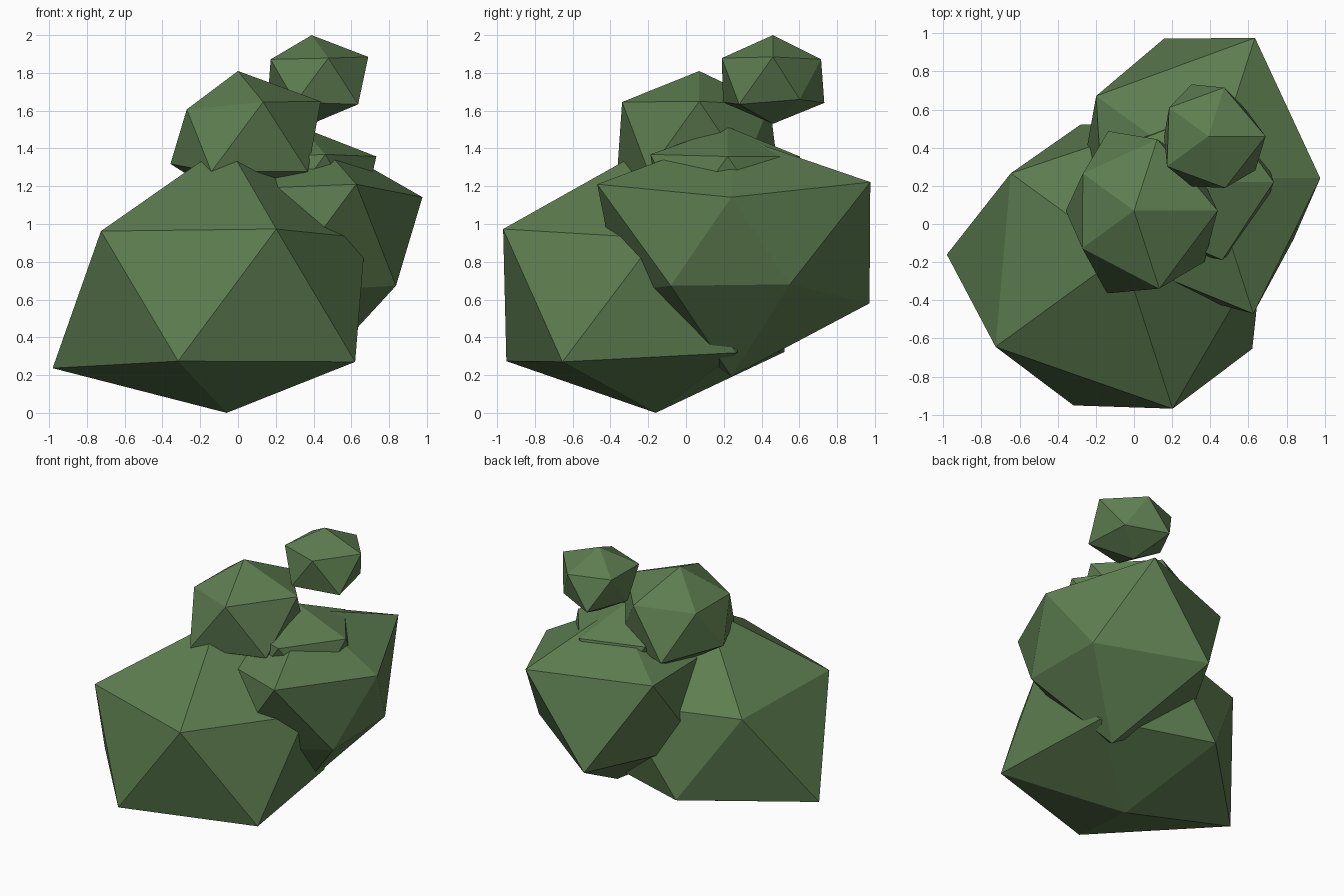
import bpy
import bmesh
import math
from mathutils import Vector

if "Cube" in bpy.data.objects:
    bpy.data.objects.remove(bpy.data.objects["Cube"], do_unlink=True)

SQUASH = 0.832  # every clump is a little flatter than it is wide


def make_material(name, colour):
    material = bpy.data.materials.new(name)
    material.use_nodes = True
    material.diffuse_color = colour
    material.node_tree.nodes["Principled BSDF"].inputs["Base Color"].default_value = colour
    return material


def ring_order(vert):
    """Sort from bottom to top, and anticlockwise from +x within a ring."""
    angle = round(math.degrees(math.atan2(vert.co.y, vert.co.x))) % 360
    return (round(vert.co.z, 2), angle)


def add_clump(name, centre, bottom, lower_ring, upper_ring, top, material):
    """Low-poly ball whose corners are pushed in or out to the given radii."""
    bm = bmesh.new()
    bmesh.ops.create_icosphere(bm, subdivisions=1, radius=1.0)
    radii = [bottom, *lower_ring, *upper_ring, top]
    for vert, radius in zip(sorted(bm.verts, key=ring_order), radii):
        vert.co = vert.co.normalized() * radius
        vert.co.z *= SQUASH
    bmesh.ops.recalc_face_normals(bm, faces=bm.faces)
    mesh = bpy.data.meshes.new(name)
    bm.to_mesh(mesh)
    bm.free()
    mesh.materials.append(material)
    clump = bpy.data.objects.new(name, mesh)
    clump.location = Vector(centre)
    bpy.context.scene.collection.objects.link(clump)
    return clump


leaf_green = make_material("leaf_green", (0.11, 0.205, 0.08, 1.0))

# Two large clumps form the body of the bush
add_clump("large_front_clump", centre=(-0.06, -0.16, 0.62), bottom=0.745,
          lower_ring=(0.81, 0.80, 1.03, 0.93, 0.94),
          upper_ring=(0.82, 0.82, 0.81, 0.92, 0.95),
          top=0.97, material=leaf_green)
add_clump("large_back_clump", centre=(0.395, 0.24, 0.9), bottom=0.85,
          lower_ring=(0.59, 0.86, 0.75, 0.70, 0.61),
          upper_ring=(0.65, 0.865, 0.82, 0.75, 0.835),
          top=0.69, material=leaf_green)

# Smaller clumps stacked on top
add_clump("upper_clump", centre=(0, 0.07, 1.467), bottom=0.45,
          lower_ring=(0.45, 0.49, 0.40, 0.51, 0.51),
          upper_ring=(0.49, 0.44, 0.37, 0.375, 0.48),
          top=0.412, material=leaf_green)
add_clump("half_buried_clump", centre=(0.33, 0.22, 1.19), bottom=0.42,
          lower_ring=(0.45, 0.42, 0.42, 0.42, 0.45),
          upper_ring=(0.45, 0.45, 0.42, 0.42, 0.48),
          top=0.39, material=leaf_green)
add_clump("highest_clump", centre=(0.39, 0.46, 1.76), bottom=0.276,
          lower_ring=(0.27, 0.32, 0.26, 0.31, 0.34),
          upper_ring=(0.335, 0.30, 0.285, 0.30, 0.318),
          top=0.288, material=leaf_green)
